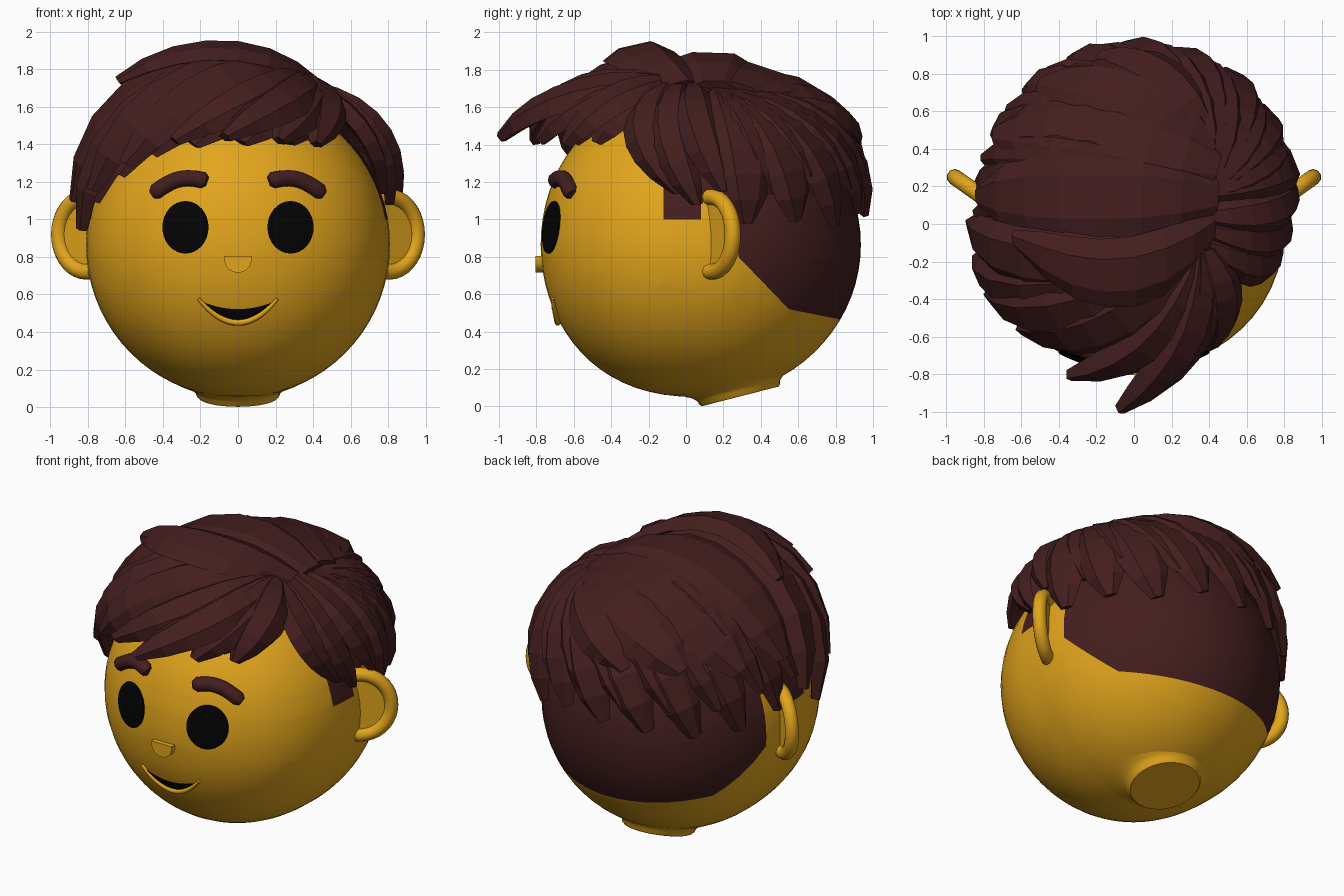
import bpy, bmesh, math, random
from mathutils import Vector, Matrix

random.seed(4)
cube = bpy.data.objects.get("Cube")
if cube:
    bpy.data.objects.remove(cube, do_unlink=True)

CENTRE = Vector((0, 0.085, 0.865))
RADII = Vector((0.81, 0.85, 0.815))
FACE_DEPTH = 0.862
FACE_POWER = 1 / 2.4


def material(name, colour):
    m = bpy.data.materials.new(name)
    m.use_nodes = True
    m.diffuse_color = (*colour, 1)
    m.node_tree.nodes["Principled BSDF"].inputs["Base Color"].default_value = (*colour, 1)
    return m


SKIN = material("golden_skin", (0.76, 0.375, 0.012))
HAIR = material("dark_brown_hair", (0.058, 0.013, 0.013))
BLACK = material("black", (0.001, 0.001, 0.001))


def finish(bm, name, *mats, smooth=False):
    # Smooth parts keep their many-sided end caps flat
    bmesh.ops.recalc_face_normals(bm, faces=bm.faces)
    mesh = bpy.data.meshes.new(name)
    for f in bm.faces:
        f.smooth = smooth and len(f.verts) < 10
    bm.to_mesh(mesh)
    bm.free()
    for m in mats:
        mesh.materials.append(m)
    ob = bpy.data.objects.new(name, mesh)
    bpy.context.collection.objects.link(ob)
    return ob


def loft(bm, rings):
    # Bridge equal-sized closed rings and cap both ends
    loops = [[bm.verts.new(p) for p in ring] for ring in rings]
    n = len(loops[0])
    for a, b in zip(loops, loops[1:]):
        for i in range(n):
            bm.faces.new((a[i], a[(i + 1) % n], b[(i + 1) % n], b[i]))
    bm.faces.new(loops[0])
    bm.faces.new(loops[-1])


def on_face(x, z, lift=0.0):
    k = 1 - (x / RADII.x) ** 2 - ((z - CENTRE.z) / RADII.z) ** 2
    return Vector((x, CENTRE.y - FACE_DEPTH * k ** FACE_POWER - lift, z))


def tube(name, points, radii, mat):
    curve = bpy.data.curves.new(name, "CURVE")
    curve.dimensions = "3D"
    curve.bevel_depth = 1
    curve.bevel_resolution = 3
    curve.use_fill_caps = True
    spline = curve.splines.new("POLY")
    spline.points.add(len(points) - 1)
    for sp, p, r in zip(spline.points, points, radii):
        sp.co = (*p, 1)
        sp.radius = r
    spline.use_smooth = True
    curve.materials.append(mat)
    ob = bpy.data.objects.new(name, curve)
    bpy.context.collection.objects.link(ob)


# Head with a fuller face, and the close-cropped scalp cut into its surface
bm = bmesh.new()
bmesh.ops.create_uvsphere(bm, u_segments=56, v_segments=36, radius=1)
for v in bm.verts:
    if v.co.y < -0.001:
        v.co.y = -(FACE_DEPTH / RADII.y) * (v.co.y ** 2) ** FACE_POWER
bmesh.ops.transform(bm, verts=bm.verts, matrix=Matrix.Translation(CENTRE) @ Matrix.Diagonal((*RADII, 1)))
NAPE = [((0.28, 0.80), (0.55, 0.52)), ((0.55, 0.52), (0.85, 0.46))]
cuts = [((0, y, 0), (0, 1, 0)) for y in (-0.12, 0.08, 0.28)]
cuts += [((0, 0, z), (0, 0, 1)) for z in (1.0, 1.13, 1.48)]
cuts += [((0, *a), (0, a[1] - b[1], b[0] - a[0])) for a, b in NAPE]
for co, no in cuts:
    bmesh.ops.bisect_plane(bm, geom=bm.verts[:] + bm.edges[:] + bm.faces[:], plane_co=co, plane_no=no)
for f in bm.faces:
    c = f.calc_center_median()
    nape = max(a[1] + (c.y - a[0]) * (b[1] - a[1]) / (b[0] - a[0]) for a, b in NAPE)
    back = c.y > 0.28 and c.z > nape
    sideburn = -0.12 < c.y < 0.08 and c.z > 1.0
    above_ear = c.y > 0.08 and c.z > 1.13
    f.material_index = int(back or sideburn or above_ear or c.z > 1.48)
finish(bm, "head", SKIN, HAIR, smooth=True)

# Neck stub, tilted and flaring into the underside of the head
bm = bmesh.new()
rings = []
for r, z in ((0.212, 0), (0.222, 0.01), (0.228, 0.03), (0.25, 0.052), (0.285, 0.07), (0.35, 0.1)):
    angles = [math.tau * i / 32 for i in range(32)]
    rings.append([(r * math.cos(a), r * math.sin(a), z) for a in angles])
loft(bm, rings)
neck = finish(bm, "neck", SKIN, smooth=True)
neck.matrix_world = Matrix.Translation((0, 0.29, 0.054)) @ Matrix.Rotation(0.25, 4, "X")

for side, label in ((1, "left"), (-1, "right")):
    # Eye plate following the face
    bm = bmesh.new()
    rings = []
    for k, lift in ((1, 0), (1, 0.0095), (0.75, 0.0095), (0.5, 0.0095), (0.25, 0.0095), (0.05, 0.0095)):
        ring = []
        for i in range(32):
            a = math.tau * i / 32
            ring.append(on_face(side * 0.28 + 0.123 * k * math.cos(a), 0.958 + 0.14 * k * math.sin(a), lift))
        rings.append(ring)
    loft(bm, rings)
    finish(bm, label + "_eye", BLACK)

    # Arched eyebrow
    steps = [i / 14 for i in range(15)]
    pts = [on_face(side * (0.165 + 0.29 * t), 1.203 - 0.07 * t + 0.046 * math.sin(math.pi * t), 0.008)
           for t in steps]
    tube(label + "_eyebrow", pts, [0.045 * min(1, 0.6 + 6 * min(t, 1 - t)) for t in steps], HAIR)

    # Ear rim and its hollow inner plate
    arc = []
    for i in range(21):
        a = math.pi * (i / 20 - 0.5) * 1.1
        reach = math.cos(a)
        arc.append(Vector((side * (0.80 + 0.155 * reach), 0.14 + 0.11 * reach, 0.92 + 0.2 * math.sin(a))))
    tube(label + "_ear_rim", arc, [0.043] * 21, SKIN)
    bm = bmesh.new()
    inward = Vector((side * 0.012, -0.018, 0))
    loft(bm, [[p + inward * s for p in arc] for s in (0.4, -0.6)])
    finish(bm, label + "_ear_inner", SKIN)

# Nose: half disc with a flat top
bm = bmesh.new()
outline = [(0.075 * math.cos(a), 0.805 - 0.088 * math.sin(a) ** 0.8)
           for a in [math.pi * i / 16 for i in range(17)]]
loft(bm, [[(x, y, z) for x, z in outline] for y in (-0.805, -0.70)])
finish(bm, "nose", SKIN)


# Smiling mouth: dark crescent and a raised lower lip
def smile(t, dip):
    return 0.2 * t, 0.565 - dip * (1 - t * t)


ts = [i / 12 - 1 for i in range(25)]
bm = bmesh.new()
grid = [[bm.verts.new(on_face(*smile(t, d), 0.009)) for t in ts] for d in (0.043, 0.077, 0.112)]
for low, high in zip(grid, grid[1:]):
    for i in range(24):
        bm.faces.new((low[i], low[i + 1], high[i + 1], high[i]))
bmesh.ops.remove_doubles(bm, verts=bm.verts, dist=0.0005)
finish(bm, "mouth", BLACK)
tube("lower_lip", [on_face(*smile(t * 1.05, 0.115), 0.01) for t in ts],
     [0.009 + 0.008 * (1 - t * t) for t in ts], SKIN)

# Hair volume beneath the locks
bm = bmesh.new()
bmesh.ops.create_uvsphere(bm, u_segments=22, v_segments=14, radius=1)
bmesh.ops.transform(bm, verts=bm.verts,
                    matrix=Matrix.Translation((-0.07, 0.14, 1.0)) @ Matrix.Diagonal((0.77, 0.77, 0.8, 1)))
bmesh.ops.bisect_plane(bm, geom=bm.verts[:] + bm.edges[:] + bm.faces[:], plane_co=(0, 0, 1.42),
                       plane_no=(0, 0, 1), clear_inner=True)
finish(bm, "hair_cap", HAIR)

TAPER = (0.45, 0.75, 0.95, 1, 0.97, 0.88, 0.66, 0.25)
SECTION = ((-1, -0.5), (-0.5, 0.7), (0.45, 1), (1, -0.5), (0, -1.2))


def lock(name, start, tip, width, lift=0.06, bend=0.0, thick=0.045):
    # Faceted tapered lock that wraps over the head from start to tip
    def local(p):
        return Vector([(p[i] - CENTRE[i]) / RADII[i] for i in range(3)])

    a, b = local(start), local(tip)

    def at(t):
        q = a.normalized().slerp(b.normalized(), t)
        q *= a.length + (b.length - a.length) * t + lift * math.sin(math.pi * t)
        return CENTRE + Vector([q[i] * RADII[i] for i in range(3)])

    bm = bmesh.new()
    rings = []
    for i, k in enumerate(TAPER):
        t = i / (len(TAPER) - 1)
        p = at(t)
        along = (at(t + 0.02) - at(t - 0.02)).normalized()
        out = (p - CENTRE).normalized()
        across = along.cross(out).normalized()
        out = across.cross(along)
        p += across * bend * math.sin(math.pi * t)
        rings.append([p + across * u * width * k + out * v * thick * (0.3 + 0.7 * k) for u, v in SECTION])
    loft(bm, rings)
    finish(bm, name, HAIR)


# Locks falling from the crown round the left side and the back
CROWN = Vector((0.36, 0.16, 1.68))
for i in range(9):
    a = math.radians(16 + 19.5 * i)
    around = Vector((math.cos(a), math.sin(a), 0))
    tip = Vector((0.84 * around.x, CENTRE.y + 0.87 * around.y, 1.0 + random.uniform(-0.04, 0.05)))
    lock(f"back_lock_{i}", CROWN + around * 0.07, tip, 0.17, 0.1)
    a += 0.17
    upper = Vector((0.84 * math.cos(a), CENTRE.y + 0.87 * math.sin(a), 1.17 + random.uniform(-0.04, 0.04)))
    lock(f"upper_back_lock_{i}", CROWN + around * 0.04, upper, 0.14, 0.09, 0.03)

# Broad locks swept over the top to the right side
SWEPT = [
    ((0.42, -0.02, 1.72), (-0.64, -0.08, 1.74), 0.19, 0.06, -0.19),
    ((0.44, 0.15, 1.72), (-0.83, 0.15, 1.35), 0.25, 0.04, -0.03),
    ((0.44, 0.30, 1.70), (-0.74, 0.48, 1.36), 0.25, 0.0, 0.0),
    ((0.42, 0.40, 1.67), (-0.50, 0.75, 1.40), 0.22, 0.03, 0.03),
    ((0.40, 0.42, 1.65), (-0.18, 0.90, 1.38), 0.18, 0.07, 0.03),
]
for i, (start, tip, width, lift, bend) in enumerate(SWEPT):
    lock(f"top_lock_{i}", start, tip, width, lift, bend, 0.045)

# Fringe and right-side locks fanning out from the parting
FRINGE = [
    ((-0.87, 0.00, 1.10), 0.19, 0.12, -0.04), ((-0.83, -0.18, 0.95), 0.17, 0.12, -0.04),
    ((-0.77, -0.38, 1.16), 0.18, 0.12, -0.04), ((-0.60, -0.56, 1.30), 0.18, 0.10, -0.05),
    ((-0.34, -0.81, 1.42), 0.14, 0.05, -0.11), ((-0.07, -0.99, 1.44), 0.14, 0.01, -0.10),
    ((0.22, -0.78, 1.42), 0.14, 0.04, -0.04), ((0.42, -0.64, 1.40), 0.13, 0.05, -0.04),
]
for i, (tip, width, lift, bend) in enumerate(FRINGE):
    lock(f"fringe_lock_{i}", (0.30 + 0.012 * i, -0.14, 1.73), tip, width, lift, bend, 0.06)

# Shorter locks under the fringe that set the hairline
UNDER = [(-0.76, -0.24, 1.10), (-0.63, -0.40, 1.24), (-0.46, -0.52, 1.35), (-0.24, -0.60, 1.40),
         (0.02, -0.64, 1.41), (0.27, -0.59, 1.41), (0.42, -0.48, 1.41)]
for i, tip in enumerate(UNDER):
    lock(f"under_fringe_lock_{i}", (0.28, -0.12, 1.66), tip, 0.16, 0.06, -0.03)

# Left temple locks curving back towards the ear
for i, tip in enumerate([(0.77, -0.04, 1.14), (0.81, 0.06, 1.08), (0.85, 0.2, 1.15)]):
    lock(f"temple_lock_{i}", (0.40, -0.12 + 0.08 * i, 1.71), tip, 0.12, 0.07, 0.12 - 0.03 * i)
